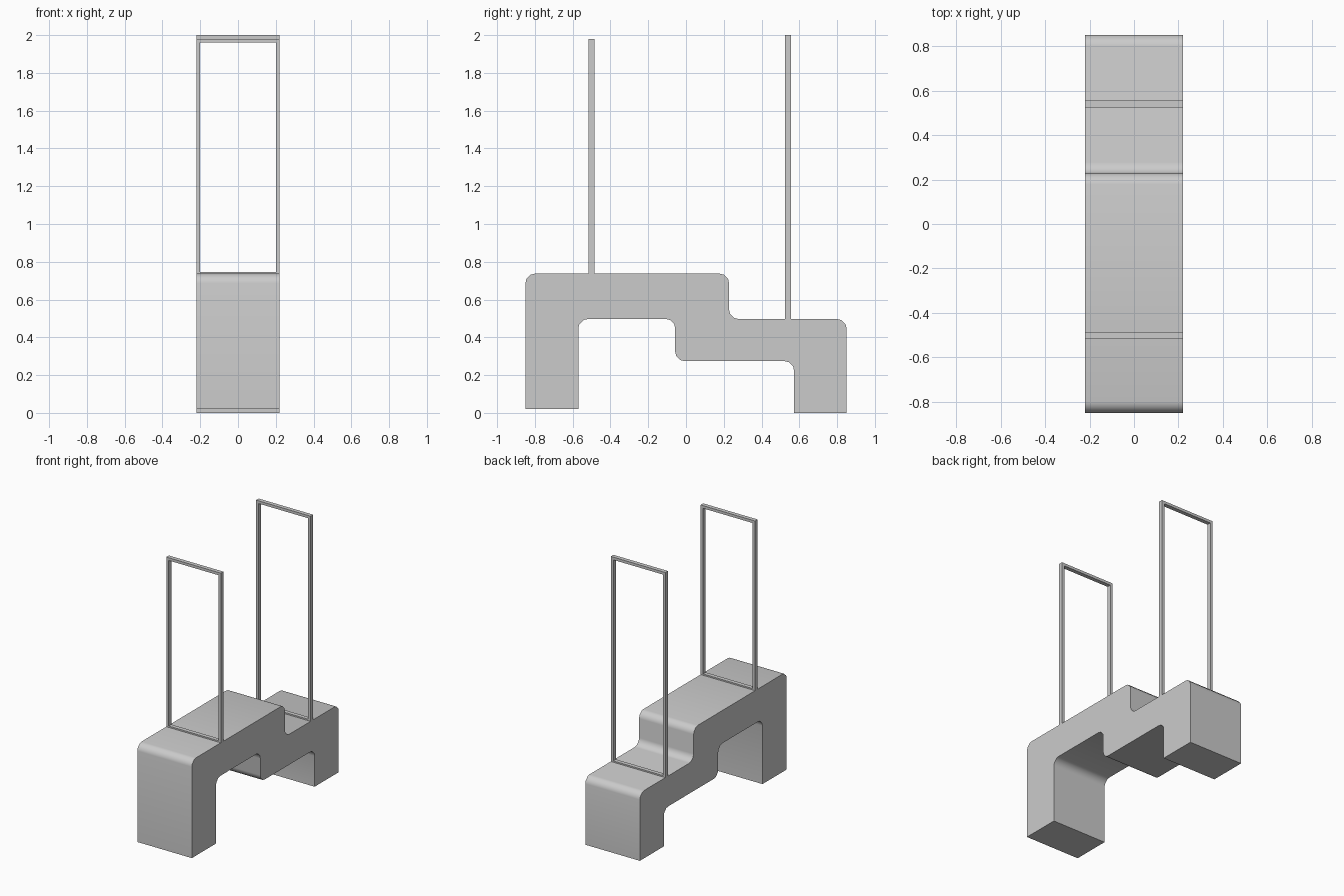
import bpy, bmesh
from mathutils import Vector

if "Cube" in bpy.data.objects:
    bpy.data.objects.remove(bpy.data.objects["Cube"])

HALF_W = 0.221


def rounded(corners, segs=3):
    """Expand (y, z, radius) corners into a profile with rounded corners."""
    pts, n = [], len(corners)
    for i, (y, z, r) in enumerate(corners):
        p = Vector((y, z))
        if r == 0:
            pts.append(p)
            continue
        a = (Vector(corners[i - 1][:2]) - p).normalized() * r
        b = (Vector(corners[(i + 1) % n][:2]) - p).normalized() * r
        centre = p + a + b
        for k in range(segs + 1):
            d = (-b).lerp(-a, k / segs)
            pts.append(centre + d.normalized() * r)
    return pts


def extrude(name, loop, offset):
    """Fill a loop of 3D points and extrude it into a solid."""
    bm = bmesh.new()
    face = bm.faces.new([bm.verts.new(p) for p in loop])
    res = bmesh.ops.extrude_face_region(bm, geom=[face], use_keep_orig=True)
    moved = [v for v in res["geom"] if isinstance(v, bmesh.types.BMVert)]
    bmesh.ops.translate(bm, verts=moved, vec=offset)
    bmesh.ops.recalc_face_normals(bm, faces=bm.faces)
    mesh = bpy.data.meshes.new(name)
    bm.to_mesh(mesh)
    bm.free()
    obj = bpy.data.objects.new(name, mesh)
    bpy.context.collection.objects.link(obj)
    return obj


def frame(name, y, z0, z1, depth=0.03, bar=0.02):
    """Upright rectangular hoop with a bar on all four sides."""
    bm = bmesh.new()
    rings = []
    for yy in (y - depth / 2, y + depth / 2):
        for t in (0, bar):
            w = HALF_W - t
            rings.append([bm.verts.new((x, yy, z)) for x, z in
                          ((-w, z0 + t), (w, z0 + t), (w, z1 - t), (-w, z1 - t))])
    fo, fi, bo, bi = rings
    for a, b in ((fo, fi), (fi, bi), (bi, bo), (bo, fo)):
        for i in range(4):
            j = (i + 1) % 4
            bm.faces.new((a[i], a[j], b[j], b[i]))
    bmesh.ops.recalc_face_normals(bm, faces=bm.faces)
    mesh = bpy.data.meshes.new(name)
    bm.to_mesh(mesh)
    bm.free()
    bpy.context.collection.objects.link(bpy.data.objects.new(name, mesh))


# Two-level stepped body with rounded bends
R = 0.05
profile = rounded([
    (-0.85, 0.02, 0), (-0.85, 0.737, R), (0.228, 0.737, R), (0.228, 0.497, R),
    (0.85, 0.497, R), (0.85, 0.0, 0), (0.572, 0.0, 0), (0.572, 0.274, R),
    (-0.057, 0.274, R), (-0.057, 0.497, R), (-0.57, 0.497, R), (-0.57, 0.02, 0)])
body = extrude("stepped_body", [(-HALF_W, p.x, p.y) for p in profile], (2 * HALF_W, 0, 0))
bpy.context.view_layer.objects.active = body
body.select_set(True)
bpy.ops.object.shade_smooth_by_angle(angle=0.6)

# Tall hoops standing on each level
frame("front_hoop", -0.5, 0.727, 1.98)
frame("rear_hoop", 0.54, 0.487, 2.0)
